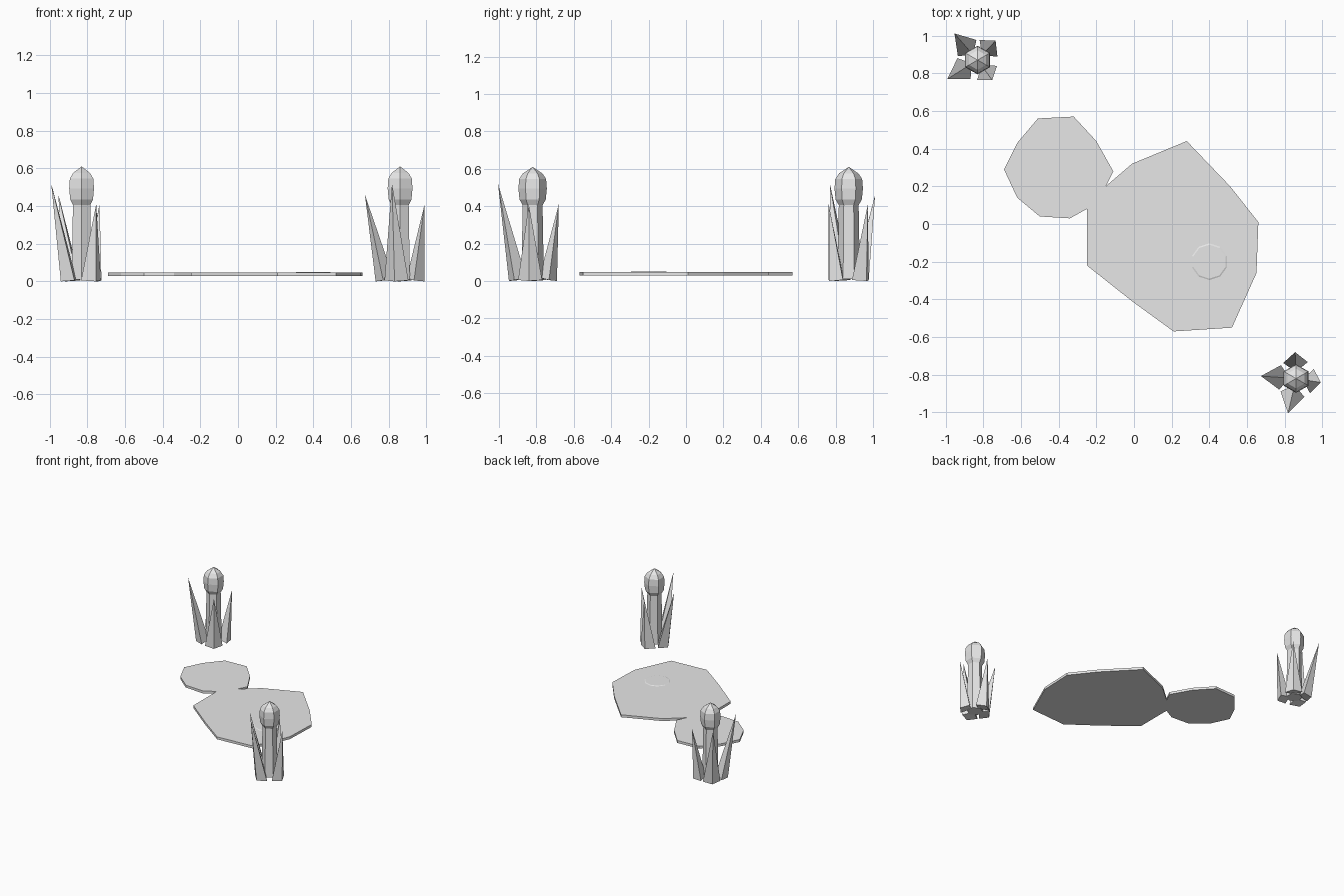
import bpy, bmesh
from math import radians, sin, cos, pi
from mathutils import Matrix, Vector

cube = bpy.data.objects.get("Cube")
if cube:
    bpy.data.objects.remove(cube)

stone = bpy.data.materials.new("pale_grey")
stone.use_nodes = True
stone.diffuse_color = (0.8, 0.8, 0.8, 1)
stone.node_tree.nodes["Principled BSDF"].inputs["Base Color"].default_value = (0.8, 0.8, 0.8, 1)


def finish(bm, name, location=(0, 0, 0)):
    bmesh.ops.recalc_face_normals(bm, faces=bm.faces)
    mesh = bpy.data.meshes.new(name)
    bm.to_mesh(mesh)
    bm.free()
    mesh.materials.append(stone)
    obj = bpy.data.objects.new(name, mesh)
    obj.location = location
    bpy.context.collection.objects.link(obj)
    return obj


def lathe(name, profile, sides, location, tip=None):
    """Stack of flat-sided rings, closed at both ends or drawn to a tip."""
    bm = bmesh.new()
    rings = []
    for r, z in profile:
        angles = [pi / 2 + 2 * pi * i / sides for i in range(sides)]
        rings.append([bm.verts.new((r * cos(a), r * sin(a), z)) for a in angles])
    for low, high in zip(rings, rings[1:]):
        for i in range(sides):
            j = (i + 1) % sides
            bm.faces.new((low[i], low[j], high[j], high[i]))
    bm.faces.new(rings[0][::-1])
    if tip is None:
        bm.faces.new(rings[-1])
    else:
        top = bm.verts.new((0, 0, tip))
        for i in range(sides):
            bm.faces.new((rings[-1][i], rings[-1][(i + 1) % sides], top))
    return finish(bm, name, location)


def leaf(name, angle, reach, height, location):
    """Four-sided spike with a kite base, leaning outward."""
    bm = bmesh.new()
    turn = Matrix.Rotation(radians(angle), 3, "Z")
    kite = [(0.13, 0, 0), (0.085, 0.065, 0.005), (0.035, 0, 0.018), (0.085, -0.065, 0.005)]
    base = [bm.verts.new(turn @ Vector(p)) for p in kite]
    tip = bm.verts.new(turn @ Vector((reach, 0, height)))
    bm.faces.new(base)
    for i in range(4):
        bm.faces.new((base[i], base[(i + 1) % 4], tip))
    return finish(bm, name, location)


def plant(side, location, turn):
    lathe(side + "_stem", [(0.06, 0.01), (0.053, 0.41)], 6, location)
    lathe(side + "_bud", [(0.05, 0.4), (0.07, 0.435), (0.076, 0.494), (0.072, 0.545), (0.052, 0.575)],
          6, location, tip=0.61)
    leaves = [(47, 0.14, 0.41), (131, 0.187, 0.46), (212, 0.19, 0.52), (-54, 0.132, 0.41)]
    for i, (angle, reach, height) in enumerate(leaves):
        leaf(f"{side}_leaf_{i + 1}", angle + turn, reach, height, location)


# Flat pad made of two joined lobes
outline = [(-0.69, 0.29), (-0.62, 0.14), (-0.5, 0.04), (-0.34, 0.03), (-0.25, 0.08),
           (-0.25, -0.22), (-0.01, -0.41), (0.21, -0.57), (0.52, -0.55), (0.65, -0.26),
           (0.66, 0.01), (0.51, 0.2), (0.28, 0.44), (-0.01, 0.32), (-0.15, 0.2),
           (-0.11, 0.28), (-0.2, 0.44), (-0.32, 0.57), (-0.51, 0.56), (-0.62, 0.43)]
bm = bmesh.new()
pad = bm.faces.new([bm.verts.new((x, y, 0.028)) for x, y in outline])
raised = bmesh.ops.extrude_face_region(bm, geom=[pad])
bmesh.ops.translate(bm, vec=(0, 0, 0.02),
                    verts=[v for v in raised["geom"] if isinstance(v, bmesh.types.BMVert)])
# Close the underside if the extrusion consumed it
if any(e.is_boundary for e in bm.edges):
    bmesh.ops.holes_fill(bm, edges=[e for e in bm.edges if e.is_boundary], sides=0)
finish(bm, "pad")

# Very shallow swelling on the large lobe
lathe("pad_swelling", [(0.1, 0.047), (0.09, 0.051)], 10, (0.4, -0.2, 0))

# Two budding plants at opposite corners
plant("right_plant", (-0.83, 0.87, 0), 0)
plant("left_plant", (0.86, -0.82, 0), 45)
